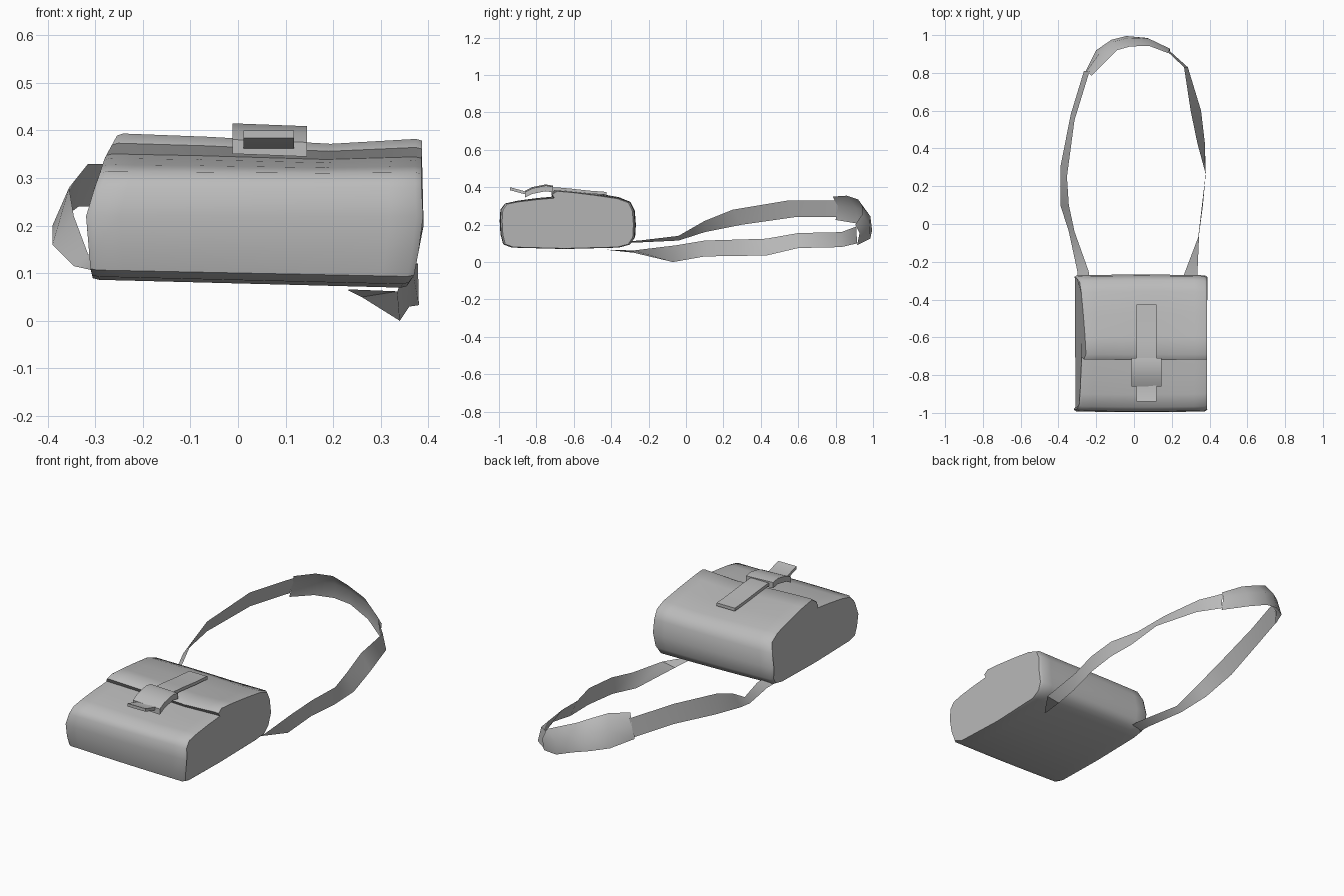
import bpy, math

cube = bpy.data.objects.get("Cube")
if cube:
    bpy.data.objects.remove(cube)

grey = bpy.data.materials.new("plain_grey")
grey.use_nodes = True
colour = (0.5, 0.5, 0.5, 1)
grey.diffuse_color = colour
grey.node_tree.nodes["Principled BSDF"].inputs["Base Color"].default_value = colour


def make(name, verts, faces, angle=40):
    mesh = bpy.data.meshes.new(name)
    mesh.from_pydata(verts, [], faces)
    mesh.materials.append(grey)
    obj = bpy.data.objects.new(name, mesh)
    bpy.context.collection.objects.link(obj)
    bpy.ops.object.select_all(action='DESELECT')
    obj.select_set(True)
    bpy.context.view_layer.objects.active = obj
    bpy.ops.object.mode_set(mode='EDIT')
    bpy.ops.mesh.select_all(action='SELECT')
    bpy.ops.mesh.normals_make_consistent(inside=False)
    bpy.ops.object.mode_set(mode='OBJECT')
    bpy.ops.object.shade_smooth_by_angle(angle=math.radians(angle))
    return obj


def loft(name, rings, closed=True, caps=True, angle=40):
    """Skin a list of equal-length rings."""
    n = len(rings[0])
    verts = [p for ring in rings for p in ring]
    faces = []
    for r in range(len(rings) - 1):
        for i in range(n if closed else n - 1):
            j = (i + 1) % n
            faces.append((r * n + i, r * n + j, r * n + n + j, r * n + n + i))
    if caps:
        faces.append(tuple(range(n)))
        faces.append(tuple(range(len(verts) - n, len(verts))))
    return make(name, verts, faces, angle)


def interp(table, v):
    for (a, fa), (b, fb) in zip(table, table[1:]):
        if v <= b:
            return fa + (fb - fa) * max(0, (v - a) / (b - a))
    return table[-1][1]


# Bag body with the folded flap, as a side profile swept across the width
profile = [(-.93, .085), (-.975, .1), (-.988, .15), (-.992, .22), (-.988, .28),
           (-.965, .312), (-.9, .325), (-.8, .337), (-.705, .345), (-.718, .365),
           (-.69, .383), (-.6, .375), (-.48, .36), (-.36, .342), (-.3, .32),
           (-.278, .275), (-.272, .2), (-.276, .135), (-.3, .1), (-.36, .085),
           (-.65, .078)]
left_edge = [(.08, -.305), (.1, -.31), (.23, -.32), (.34, -.28), (.39, -.25)]
right_edge = [(.08, .355), (.1, .37), (.2, .39), (.3, .385), (.39, .387)]
peak = [(0, .012), (.3, .004), (.7, -.012), (1, 0)]

rings = []
for t in (0, .02, .1, .3, .5, .7, .9, .98, 1):
    shrink = .975 if t in (0, 1) else 1
    ring = []
    for y, z in profile:
        x = interp(left_edge, z) * (1 - t) + interp(right_edge, z) * t
        lift = interp(peak, t) * max(0, (z - .3) / .09) + .014 * (.5 - t) * max(0, (.2 - z) / .1)
        bulge = 1 + .012 * math.sin(math.pi * t)
        ring.append((x, -.635 + (y + .635) * shrink * bulge, .21 + (z + lift - .21) * shrink))
    rings.append(ring)
loft("bag_body", rings, angle=50)


# Closing strap and its loop
def band(name, path, x0, x1, thick, lean=0):
    rings = [[(x0, y, z + lean), (x1, y, z - lean), (x1, y, z - thick - lean),
              (x0, y, z - thick + lean)] for y, z in path]
    return loft(name, rings)


band("closing_strap", [(-.425, .375), (-.52, .382), (-.62, .393), (-.7, .4), (-.78, .39),
                       (-.86, .378), (-.94, .4)], .012, .118, .016)
band("strap_loop", [(-.71, .405), (-.75, .412), (-.82, .398), (-.86, .378)],
     -.012, .145, .03, .003)

# Shoulder strap: lower edge and upper edge of a ribbon
left_strap = [((-.3, -.33, .105), (-.23, -.33, .11)), ((-.3, -.25, .105), (-.24, -.25, .115)),
              ((-.345, -.04, .115), (-.315, -.04, .14)), ((-.39, .1, .16), (-.345, .1, .22)),
              ((-.39, .3, .2), (-.355, .25, .28)), ((-.335, .58, .24), (-.315, .55, .33)),
              ((-.265, .81, .24), (-.235, .81, .33))]
right_strap = [((.19, .915, .1), (.18, .91, .19)), ((.285, .83, .08), (.265, .83, .16)),
               ((.355, .6, .075), (.3, .6, .155)), ((.375, .43, .035), (.335, .43, .125)),
               ((.38, .27, .033), (.378, .27, .12)), ((.36, .1, .03), (.365, .1, .115)),
               ((.34, -.07, 0), (.345, -.05, .09)), ((.26, -.28, .05), (.335, -.28, .062)),
               ((.23, -.42, .065), (.236, -.42, .066))]
loft("left_strap", left_strap, closed=False, caps=False)
loft("right_strap", right_strap, closed=False, caps=False)

# Shoulder pad: a wider, slightly bowed ribbon
pad_edges = [((-.26, .8, .225), (-.225, .785, .35)), ((-.2, .92, .205), (-.15, .86, .355)),
             ((-.12, .975, .19), (-.09, .92, .335)), ((-.04, .995, .17), (-.02, .94, .3)),
             ((.07, .985, .125), (.08, .943, .255)), ((.19, .915, .09), (.18, .905, .2))]
pad = []
for low, high in pad_edges:
    mid = [(a + b) / 2 for a, b in zip(low, high)]
    mid = (mid[0] * 1.03, mid[1] + .018, mid[2] + .01)
    pad.append((low, mid, high))
loft("shoulder_pad", pad, closed=False, caps=False)
